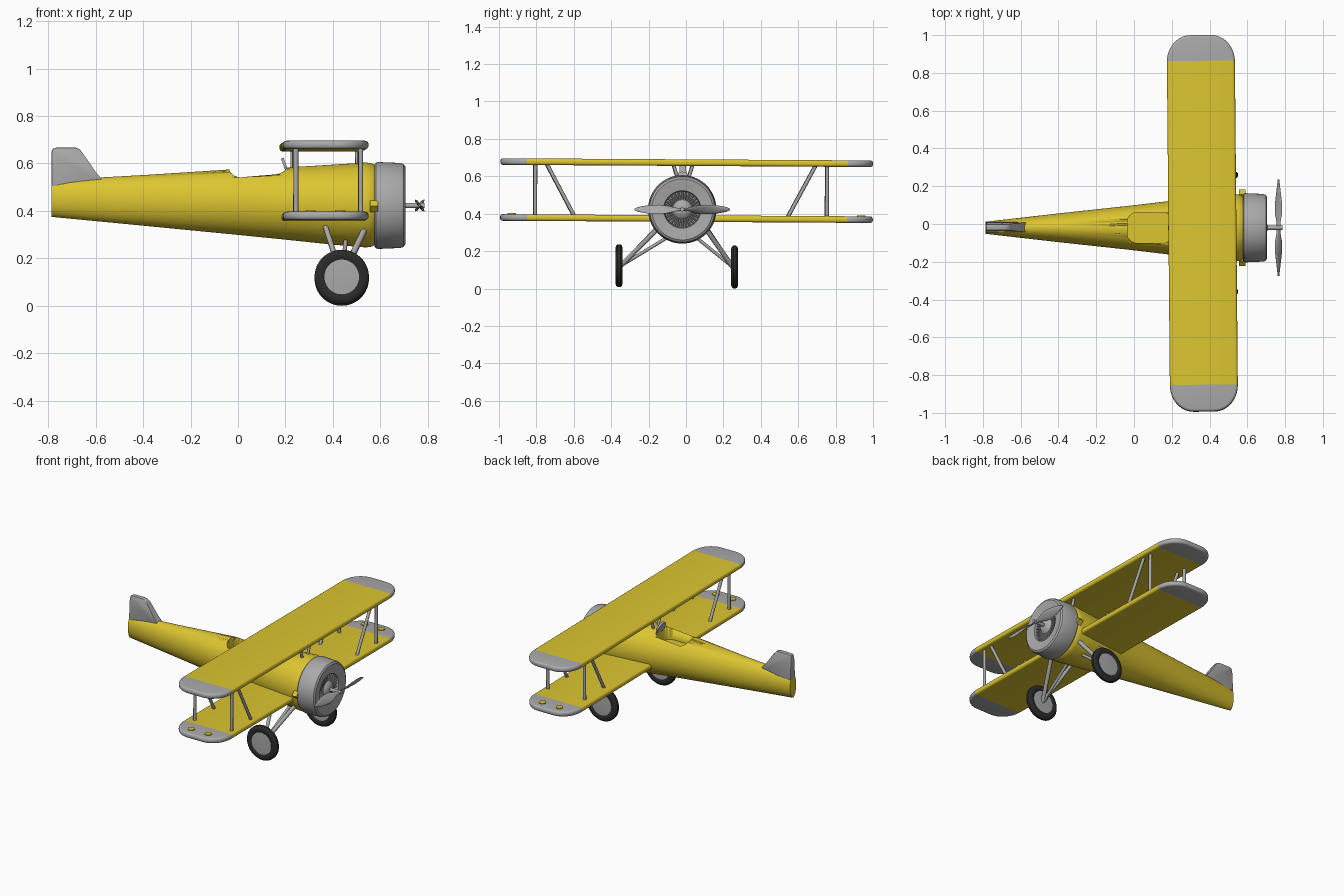
import bpy, bmesh, math
from mathutils import Vector, Matrix

if "Cube" in bpy.data.objects:
    bpy.data.objects.remove(bpy.data.objects["Cube"])

def material(name, rgb):
    m = bpy.data.materials.new(name)
    m.diffuse_color = (*rgb, 1)
    m.use_nodes = True
    m.node_tree.nodes["Principled BSDF"].inputs["Base Color"].default_value = m.diffuse_color
    return m

YELLOW = material("yellow paint", (0.72, 0.56, 0.03))
GREY = material("grey metal", (0.40, 0.40, 0.40))
BLACK = material("black rubber", (0.024, 0.024, 0.024))
CY, CZ = -0.02, 0.423          # fuselage axis
TAU = 2 * math.pi

def finish(name, bm, mats, matrix=None, angle=35):
    bmesh.ops.recalc_face_normals(bm, faces=bm.faces)
    me = bpy.data.meshes.new(name)
    bm.to_mesh(me)
    bm.free()
    for m in mats:
        me.materials.append(m)
    ob = bpy.data.objects.new(name, me)
    bpy.context.collection.objects.link(ob)
    if matrix:
        ob.matrix_world = matrix
    bpy.ops.object.select_all(action='DESELECT')
    ob.select_set(True)
    bpy.context.view_layer.objects.active = ob
    bpy.ops.object.shade_smooth_by_angle(angle=math.radians(angle))
    return ob

def loft(name, rings, mat, matrix=None, angle=35):
    """Skin a list of equal-length point rings and cap both ends."""
    bm = bmesh.new()
    vs = [[bm.verts.new(p) for p in r] for r in rings]
    n = len(vs[0])
    for a, b in zip(vs, vs[1:]):
        for i in range(n):
            bm.faces.new((a[i], a[(i + 1) % n], b[(i + 1) % n], b[i]))
    bm.faces.new(vs[0])
    bm.faces.new(vs[-1])
    return finish(name, bm, [mat], matrix, angle)

def ellipse(x, y, z, ry, rz, n=48):
    return [(x, y + ry * math.cos(TAU * i / n), z + rz * math.sin(TAU * i / n)) for i in range(n)]

def lathe(name, profile, mat, matrix=None, n=48):
    """Turn (x, radius) points about the x axis."""
    return loft(name, [ellipse(x, 0, 0, r, r, n) for x, r in profile], mat, matrix)

def rod(name, a, b, r, mat=GREY, matrix=None, n=12):
    a, b = Vector(a), Vector(b)
    m = Matrix.Translation(a) @ (b - a).to_track_quat('X', 'Z').to_matrix().to_4x4()
    return lathe(name, [(0, r), ((b - a).length, r)], mat, (matrix or Matrix()) @ m, n)

def rounded_rect(cx, cy, hx, hy, rx, ry, n=10):
    pts = []
    for k, (sx, sy) in enumerate([(1, 1), (-1, 1), (-1, -1), (1, -1)]):
        for i in range(n + 1):
            t = TAU / 4 * (k + i / n)
            pts.append((cx + sx * (hx - rx) + rx * math.cos(t), cy + sy * (hy - ry) + ry * math.sin(t)))
    return pts

# fuselage: x, bottom, top, half width
sections = [(-0.785, 0.375, 0.53, 0.032), (-0.4, 0.338, 0.551, 0.076), (-0.03, 0.302, 0.575, 0.116),
            (0.2, 0.279, 0.583, 0.143), (0.4, 0.258, 0.595, 0.163), (0.54, 0.246, 0.604, 0.178),
            (0.565, 0.25, 0.6, 0.174), (0.58, 0.26, 0.59, 0.163)]
body = loft("fuselage", [ellipse(x, CY, (b + t) / 2, w, (t - b) / 2, 64) for x, b, t, w in sections], YELLOW)

# cockpit opening
outline = rounded_rect(0.085, CY, 0.12, 0.08, 0.05, 0.05)
cutter = loft("cockpit_cutter", [[(x, y, z) for x, y in outline] for z in (0.48, 0.7)], YELLOW)
cutter.hide_render = True
mod = body.modifiers.new("cockpit", 'BOOLEAN')
mod.object, mod.operation, mod.solver = cutter, 'DIFFERENCE', 'EXACT'
bpy.context.view_layer.objects.active = body
bpy.ops.object.modifier_apply(modifier=mod.name)
bpy.data.objects.remove(cutter)

# windshield
lathe("windshield", [(-0.006, 0.04), (0.006, 0.04)], GREY,
      Matrix.Translation((0.2, CY, 0.585)) @ Matrix.Rotation(math.radians(-20), 4, 'Y'), 32)

# tail fin
fin = [(-0.785, 0.5), (-0.55, 0.5), (-0.575, 0.535), (-0.60, 0.565), (-0.655, 0.645), (-0.668, 0.66),
       (-0.685, 0.667), (-0.765, 0.667), (-0.78, 0.662), (-0.786, 0.65)]
bm = bmesh.new()
half = lambda z: 0.028 - 0.075 * (z - 0.5)
sides = [[bm.verts.new((x, CY + 0.003 + s * half(z), z)) for x, z in fin] for s in (-1, 1)]
for s in sides:
    bm.faces.new(s)
for i in range(len(fin)):
    j = (i + 1) % len(fin)
    bm.faces.new((sides[0][i], sides[0][j], sides[1][j], sides[1][i]))
bmesh.ops.bevel(bm, geom=[e for e in bm.edges if abs(e.verts[0].co.y - e.verts[1].co.y) < 0.015],
                offset=0.006, segments=2, affect='EDGES', profile=0.5)
finish("tail_fin", bm, [GREY])

# engine cowl, motor and shaft
NOSE = Matrix.Translation((0, CY, CZ))
lathe("engine_cowl", [(0.576, 0.16), (0.576, 0.174), (0.582, 0.181), (0.592, 0.183), (0.685, 0.179),
                      (0.698, 0.174), (0.705, 0.163), (0.704, 0.155), (0.695, 0.1), (0.665, 0.095),
                      (0.665, 0.01)], GREY, NOSE, 64)
for i in range(28):
    t = TAU * i / 28
    d = Vector((0, math.cos(t), math.sin(t)))
    rod("engine_fin", d * 0.04 + Vector((0.678, 0, 0)), d * 0.096 + Vector((0.68, 0, 0)), 0.006, GREY, NOSE, 8)
lathe("engine_hub", [(0.66, 0.055), (0.685, 0.052), (0.7, 0.038), (0.706, 0.015)], GREY, NOSE)
rod("propeller_shaft", (0.69, 0, 0), (0.785, 0, 0), 0.011, GREY, NOSE, 20)
for s in (-1, 1):
    rod("side_plug", (0.557, CY + s * 0.177, 0.42), (0.59, CY + s * 0.177, 0.42), 0.025, YELLOW, n=4)

# propeller blades: distance, chord, twist
blade = [(0.0, 0.02, 55), (0.03, 0.026, 55), (0.08, 0.056, 45), (0.12, 0.064, 38),
         (0.18, 0.052, 28), (0.235, 0.028, 20), (0.256, 0.008, 18)]
rings = []
for d, c, tw in blade:
    u = Vector((math.sin(math.radians(tw)), 0, math.cos(math.radians(tw))))
    v = Vector((u.z, 0, -u.x))
    rings.append([Vector((0, d, 0)) + u * (c / 2 * math.cos(TAU * i / 12)) + v * (0.005 * math.sin(TAU * i / 12))
                  for i in range(12)])
for k in range(2):
    loft("propeller_blade", rings, GREY,
         Matrix.Translation((0.765, CY, CZ)) @ Matrix.Rotation(math.pi * k, 4, 'X'), 50)

# wings share a slightly turned frame
WING = Matrix.Translation((0.362, 0, 0)) @ Matrix.Rotation(0.009, 4, 'Z') @ Matrix.Rotation(-0.006, 4, 'X')

def wing(name, z):
    bm = bmesh.new()
    f = bm.faces.new([bm.verts.new((x, y, z - 0.0175)) for x, y in rounded_rect(0, 0, 0.18, 0.996, 0.125, 0.14, 12)])
    ext = bmesh.ops.extrude_face_region(bm, geom=[f])
    bmesh.ops.translate(bm, vec=(0, 0, 0.035), verts=[v for v in ext['geom'] if isinstance(v, bmesh.types.BMVert)])
    rim = [e for e in bm.edges if abs(e.verts[0].co.z - e.verts[1].co.z) < 1e-5]
    bmesh.ops.bevel(bm, geom=rim, offset=0.014, segments=4, affect='EDGES', profile=0.5)
    for y in (-0.855, 0.86):
        bmesh.ops.bisect_plane(bm, geom=bm.verts[:] + bm.edges[:] + bm.faces[:],
                               plane_co=(0, y, 0), plane_no=(0, 1, 0))
    for f in bm.faces:
        f.material_index = int(not -0.855 < f.calc_center_median().y < 0.86)
    finish(name, bm, [YELLOW, GREY], WING)

UP, LOW = 0.673, 0.374
wing("upper_wing", UP)
wing("lower_wing", LOW)

# wing struts, cabane struts and tip buttons
for s in (-1, 1):
    yc = -0.03
    for x in (-0.125, 0.148):
        rod("wing_strut", (x, yc + s * 0.78, LOW), (x, yc + s * 0.78, UP), 0.01, GREY, WING)
        rod("diagonal_wing_strut", (x, yc + s * 0.565, LOW), (x, yc + s * 0.725, UP), 0.01, GREY, WING)
        rod("cabane_strut", (x, CY + s * 0.02, 0.56), (x, CY + s * 0.055, UP), 0.009, GREY, WING)
    for x in (-0.065, 0.06):
        rod("wing_tip_button", (x, s * 0.935, LOW), (x, s * 0.935, LOW + 0.023), 0.022, YELLOW, WING, 24)

# landing gear
tyre = [(-0.012, 0.07), (-0.018, 0.08), (-0.019, 0.095), (-0.015, 0.108), (-0.007, 0.1145),
        (0.007, 0.1145), (0.015, 0.108), (0.019, 0.095), (0.018, 0.08), (0.012, 0.07)]
disc = [(-0.018, 0.03), (-0.016, 0.073), (0.016, 0.073), (0.018, 0.03)]
for s, y, z in ((-1, -0.358, 0.122), (1, 0.26, 0.115)):
    m = Matrix.Translation((0.437, y, z)) @ Matrix.Rotation(math.pi / 2, 4, 'Z')
    lathe("tyre", tyre, BLACK, m, 64)
    lathe("wheel_disc", disc, GREY, m, 48)
    axle = Vector((0.437, y - s * 0.01, z))
    rod("front_gear_leg", axle, (0.54, CY + s * 0.115, 0.335), 0.013)
    rod("rear_gear_leg", axle, (0.365, CY + s * 0.115, 0.345), 0.011)
    rod("inner_gear_leg", axle, (0.455, CY + s * 0.06, 0.285), 0.009)
